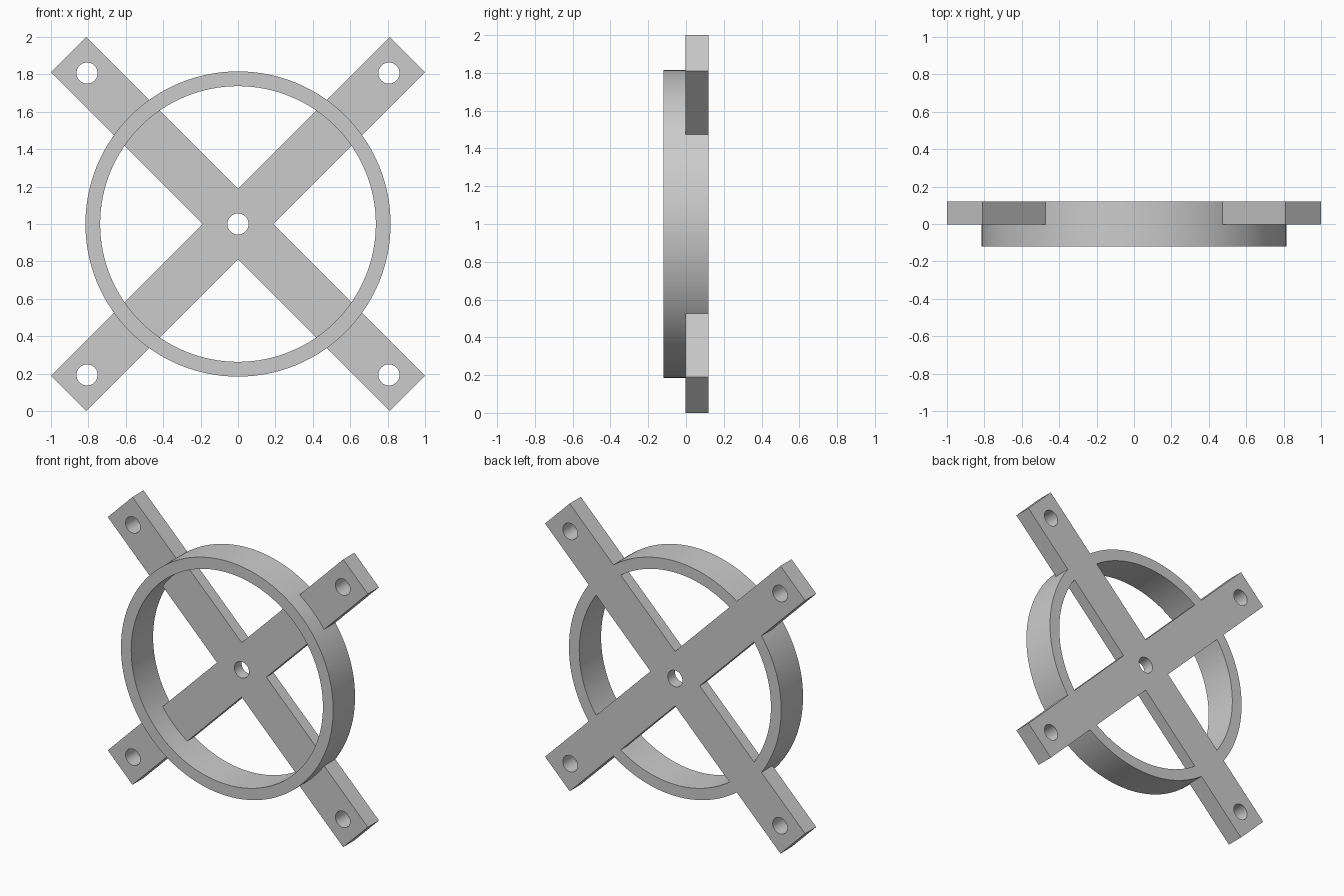
import bpy, bmesh, math
from mathutils import Matrix, Vector

if "Cube" in bpy.data.objects:
    bpy.data.objects.remove(bpy.data.objects["Cube"], do_unlink=True)

DEPTH = 0.12             # half of the total depth
ARM_FRONT = -0.002       # front plane of the arms outside the ring
HUB_FRONT = 0.04         # recessed front plane of the arms inside the ring
HALF_W = 0.134           # half width of an arm
REACH = 1.28             # arm length from the centre
R_OUT, R_IN = 0.816, 0.737
HOLE_R, HOLE_POS = 0.0565, 0.807
SEGMENTS = 128
CENTRE = Vector((0, 0, 1))

grey = bpy.data.materials.new("plain_grey")
grey.use_nodes = True
grey.diffuse_color = (0.6, 0.6, 0.6, 1)
grey.node_tree.nodes["Principled BSDF"].inputs["Base Color"].default_value = (0.6, 0.6, 0.6, 1)


def add_object(name, bm):
    bmesh.ops.recalc_face_normals(bm, faces=bm.faces)
    mesh = bpy.data.meshes.new(name)
    bm.to_mesh(mesh)
    bm.free()
    mesh.materials.append(grey)
    obj = bpy.data.objects.new(name, mesh)
    bpy.context.collection.objects.link(obj)
    return obj


def add_cylinder(bm, x, z, radius, front, back, segments):
    place = (Matrix.Translation(CENTRE + Vector((x, (front + back) / 2, z)))
             @ Matrix.Rotation(math.pi / 2, 4, "X"))
    bmesh.ops.create_cone(bm, cap_ends=True, segments=segments, radius1=radius,
                          radius2=radius, depth=back - front, matrix=place)


def boolean(target, other, operation):
    mod = target.modifiers.new(operation.lower(), "BOOLEAN")
    mod.operation = operation
    mod.solver = "EXACT"
    mod.object = other
    bpy.context.view_layer.objects.active = target
    bpy.ops.object.modifier_apply(modifier=mod.name)
    bpy.data.objects.remove(other, do_unlink=True)


# Diagonal cross: one outline extruded from the arm front to the back
bm = bmesh.new()
outline = []
for i in range(4):
    turn = Matrix.Rotation(math.radians(45 + 90 * i), 3, "Y")
    for x, z in ((REACH, HALF_W), (REACH, -HALF_W), (HALF_W, -HALF_W)):
        outline.append(bm.verts.new(turn @ Vector((x, ARM_FRONT, z)) + CENTRE))
face = bm.faces.new(outline)
new = bmesh.ops.extrude_face_region(bm, geom=[face])["geom"]
bmesh.ops.translate(bm, vec=(0, DEPTH - ARM_FRONT, 0),
                    verts=[v for v in new if isinstance(v, bmesh.types.BMVert)])
frame = add_object("cross_frame_with_ring", bm)

# Recess in the cross inside the ring; its edge is buried in the ring wall
bm = bmesh.new()
add_cylinder(bm, 0, 0, (R_IN + R_OUT) / 2, -1, HUB_FRONT, SEGMENTS)
boolean(frame, add_object("recess_cutter", bm), "DIFFERENCE")

# Ring: rectangular section turned around the front-back axis
bm = bmesh.new()
section = [bm.verts.new((r, y, 1)) for r, y in
           ((R_IN, -DEPTH), (R_OUT, -DEPTH), (R_OUT, DEPTH), (R_IN, DEPTH))]
edges = [bm.edges.new((section[i], section[(i + 1) % 4])) for i in range(4)]
bmesh.ops.spin(bm, geom=section + edges, cent=CENTRE, axis=(0, 1, 0),
               angle=math.tau, steps=SEGMENTS, use_duplicate=False)
bmesh.ops.remove_doubles(bm, verts=bm.verts, dist=0.0001)
boolean(frame, add_object("ring", bm), "UNION")

# Bolt holes: the centre and one near each arm end
bm = bmesh.new()
spots = [(0, 0)] + [(sx * HOLE_POS, sz * HOLE_POS) for sx in (-1, 1) for sz in (-1, 1)]
for x, z in spots:
    add_cylinder(bm, x, z, HOLE_R, -0.5, 0.5, 48)
boolean(frame, add_object("hole_cutters", bm), "DIFFERENCE")

# Smooth curved walls, crisp edges
bpy.ops.object.select_all(action="DESELECT")
frame.select_set(True)
bpy.context.view_layer.objects.active = frame
bpy.ops.object.shade_smooth_by_angle(angle=math.radians(30))
